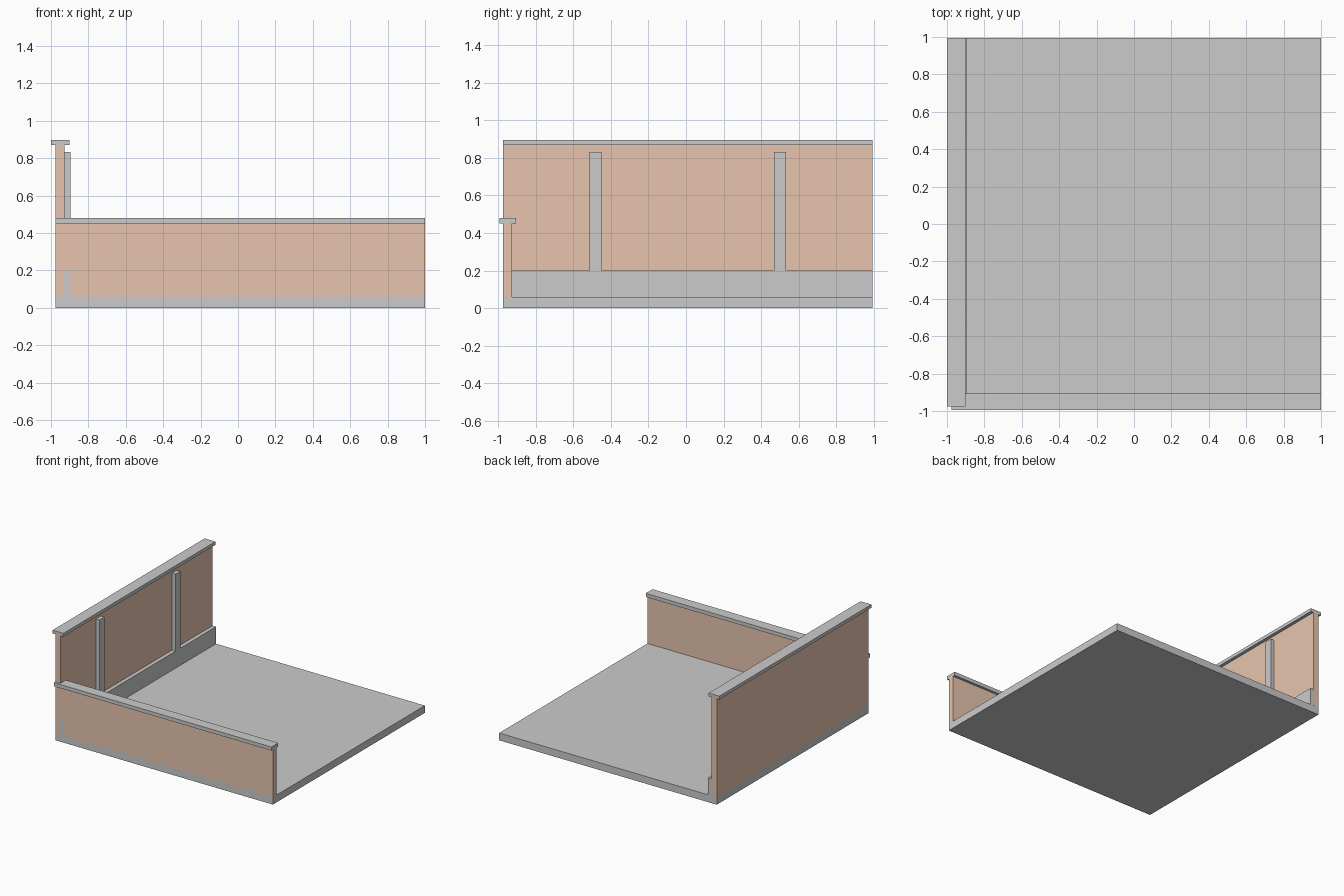
import bpy

if "Cube" in bpy.data.objects:
    bpy.data.objects.remove(bpy.data.objects["Cube"])

tan = bpy.data.materials.new("tan_wall")
tan.diffuse_color = (0.8, 0.56, 0.42, 1)
tan.use_nodes = True
tan.node_tree.nodes["Principled BSDF"].inputs["Base Color"].default_value = tan.diffuse_color


def box(name, x, y, z, mat=None):
    """Axis-aligned box given (min, max) on each axis."""
    bpy.ops.mesh.primitive_cube_add(size=1, location=[sum(r) / 2 for r in (x, y, z)])
    ob = bpy.context.object
    ob.name = name
    ob.scale = [r[1] - r[0] for r in (x, y, z)]
    bpy.ops.object.transform_apply(location=False, rotation=False, scale=True)
    if mat:
        ob.data.materials.append(mat)
    return ob


LEFT, RIGHT = -0.976, 1.0
FRONT, BACK = -0.976, 0.995
FLOOR = 0.06
WALL = 0.048

# Floor slab
box("floor", (LEFT, RIGHT), (FRONT, BACK), (0, FLOOR))

# Tall left wall and low front wall
box("left_wall", (LEFT, LEFT + WALL), (FRONT, BACK), (FLOOR, 0.87), tan)
box("front_wall", (LEFT, RIGHT), (FRONT, FRONT + WALL), (FLOOR, 0.45), tan)

# Overhanging caps
box("left_wall_cap", (-1.0, -0.902), (FRONT, BACK), (0.87, 0.897))
box("front_wall_cap", (LEFT, RIGHT), (-0.995, -0.907), (0.45, 0.48))

# Baseboard, its ends showing flush through the wall ends
box("baseboard", (-0.935, -0.896), (FRONT - 0.0005, BACK + 0.0005), (FLOOR, 0.2))

# Wall posts standing on the baseboard
for i, y in enumerate((-0.483, 0.502)):
    box(f"wall_post_{i + 1}", (-0.935, -0.896), (y - 0.032, y + 0.032), (0.2, 0.832))
